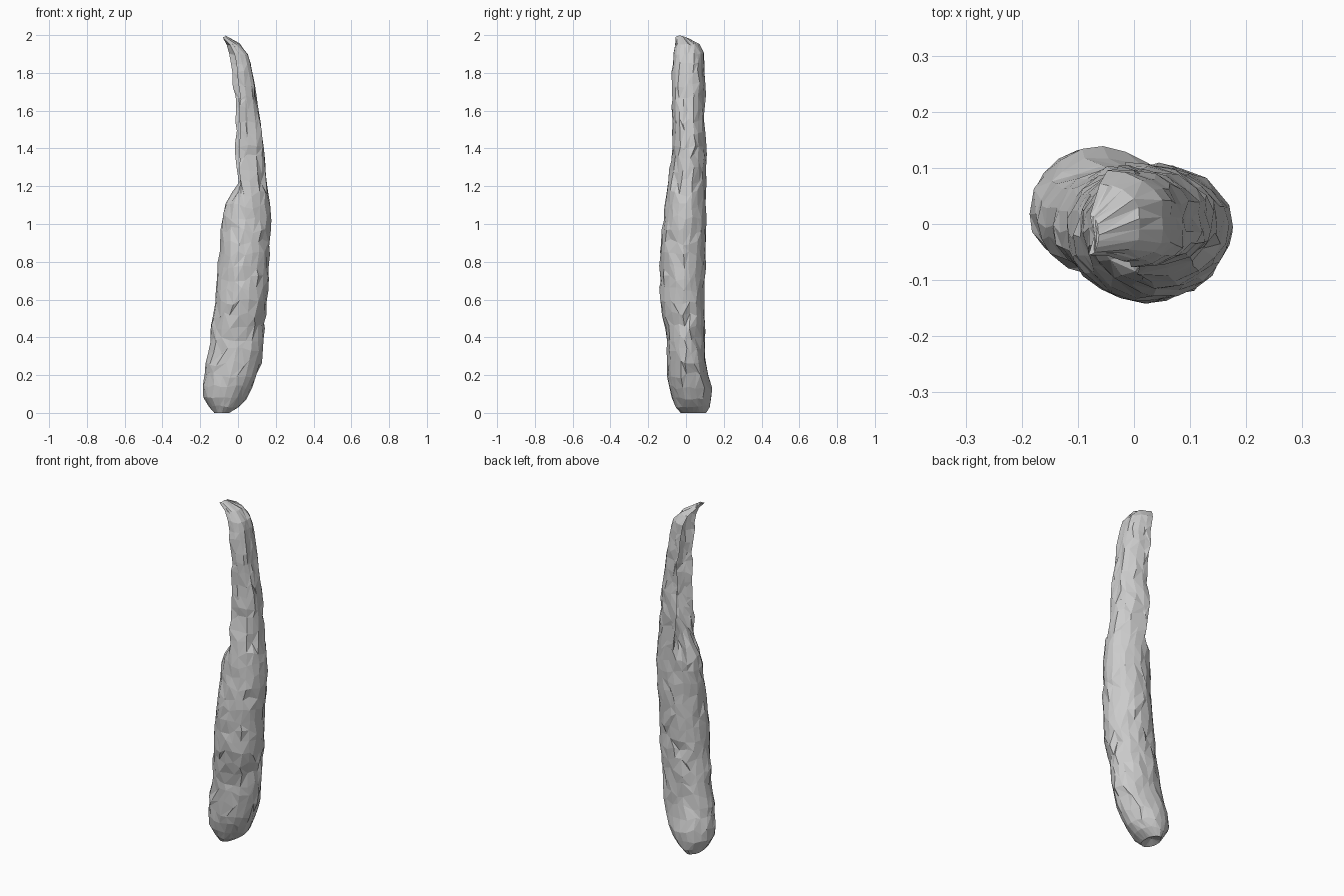
import bpy, bmesh, math, random

if "Cube" in bpy.data.objects:
    bpy.data.objects.remove(bpy.data.objects["Cube"])

random.seed(7)
SIDES = 20

# silhouettes: height, low edge, high edge
SIDE_X = [(0.0, -.125, -.045), (.03, -.15, 0), (.08, -.183, .042), (.13, -.185, .07),
          (.27, -.167, .125), (.4, -.147, .137), (.6, -.12, .156), (.8, -.102, .162),
          (1.0, -.085, .176), (1.1, -.08, .17), (1.2, -.058, .155), (1.35, -.036, .138),
          (1.5, -.022, .127), (1.65, -.017, .095), (1.75, -.03, .085), (1.85, -.038, .066),
          (1.9, -.05, .05), (1.95, -.062, .008), (2.0, -.08, -.062)]
SIDE_Y = [(0.0, -.03, .105), (.05, -.068, .133), (.13, -.092, .136), (.25, -.1, .106),
          (.4, -.1, .1), (.6, -.137, .1), (.85, -.14, .105), (1.0, -.122, .105),
          (1.2, -.1, .106), (1.35, -.075, .11), (1.55, -.071, .102), (1.75, -.075, .1),
          (1.9, -.066, .095), (1.95, -.056, .072), (2.0, -.055, .015)]


def span(table, z):
    for a, b in zip(table, table[1:]):
        if z <= b[0]:
            t = (z - a[0]) / (b[0] - a[0])
            return a[1] + (b[1] - a[1]) * t, a[2] + (b[2] - a[2]) * t
    return table[-1][1:]


def section(z, noise):
    x0, x1 = span(SIDE_X, z)
    y0, y1 = span(SIDE_Y, z)
    g = min(1, max(0, (z - 1.02) / .45))
    g = g * g * (3 - 2 * g)
    ring = []
    for i in range(SIDES):
        a = 2 * math.pi * i / SIDES + random.uniform(-.07, .07) * noise
        c, s = math.cos(a), math.sin(a)
        # solid lower body blends into a hollow crescent open towards -x
        full = (x0 + x1) / 2 + (x1 - x0) / 2 * c
        shell = x0 + (x1 - x0) * (c if c > 0 else -.72 * c)
        shell += .03 * (1 - s) / 2 * (1 if z < 1.9 else (2 - z) * 10)
        shell = min(shell, x1)
        x = full * (1 - g) + shell * g
        y = (y0 + y1) / 2 + (y1 - y0) / 2 * s
        k = .005 * noise
        dz = 0 if z in (0, 2) else random.uniform(-.018, .018) * noise
        if z == 2:
            dz = -.012 * abs(s + .3) + random.uniform(-.004, 0)
        if z < .2:
            dz -= .1 * (x + .06) * (z / .2)
        ring.append((x + random.uniform(-k, k), y + random.uniform(-k, k),
                     max(0, z + dz)))
    return ring


# husk body: lofted irregular rings
heights = [0, .035, .08, .135] + [.2 + .064 * i for i in range(26)] + [1.85, 1.9, 1.95, 2.0]
bm = bmesh.new()
rings = []
for z in heights:
    noise = .35 if z < .1 or z > 1.8 else 1
    rings.append([bm.verts.new(p) for p in section(z, noise)])
for lo, hi in zip(rings, rings[1:]):
    for i in range(SIDES):
        j = (i + 1) % SIDES
        a, b, c, d = lo[i], lo[j], hi[j], hi[i]
        if random.random() < .5:
            bm.faces.new((a, b, c))
            bm.faces.new((a, c, d))
        else:
            bm.faces.new((a, b, d))
            bm.faces.new((b, c, d))

# closed ends, with a shallow dimple below
for ring, lift in ((rings[0], .02), (rings[-1], 0)):
    mid = [sum(v.co[k] for v in ring) / SIDES for k in range(3)]
    mid[2] += lift
    centre = bm.verts.new(mid)
    for i in range(SIDES):
        bm.faces.new((ring[i], ring[(i + 1) % SIDES], centre))

# small torn creases and bumps on the skin
for _ in range(28):
    v = rings[random.randrange(6, 26)][random.randrange(SIDES)]
    f = random.choice((.9, .92, 1.04))
    v.co.x = .03 + (v.co.x - .03) * f
    v.co.y *= f

bmesh.ops.recalc_face_normals(bm, faces=bm.faces[:])
mesh = bpy.data.meshes.new("curved_husk")
bm.to_mesh(mesh)
bm.free()
bpy.context.collection.objects.link(bpy.data.objects.new("curved_husk", mesh))
